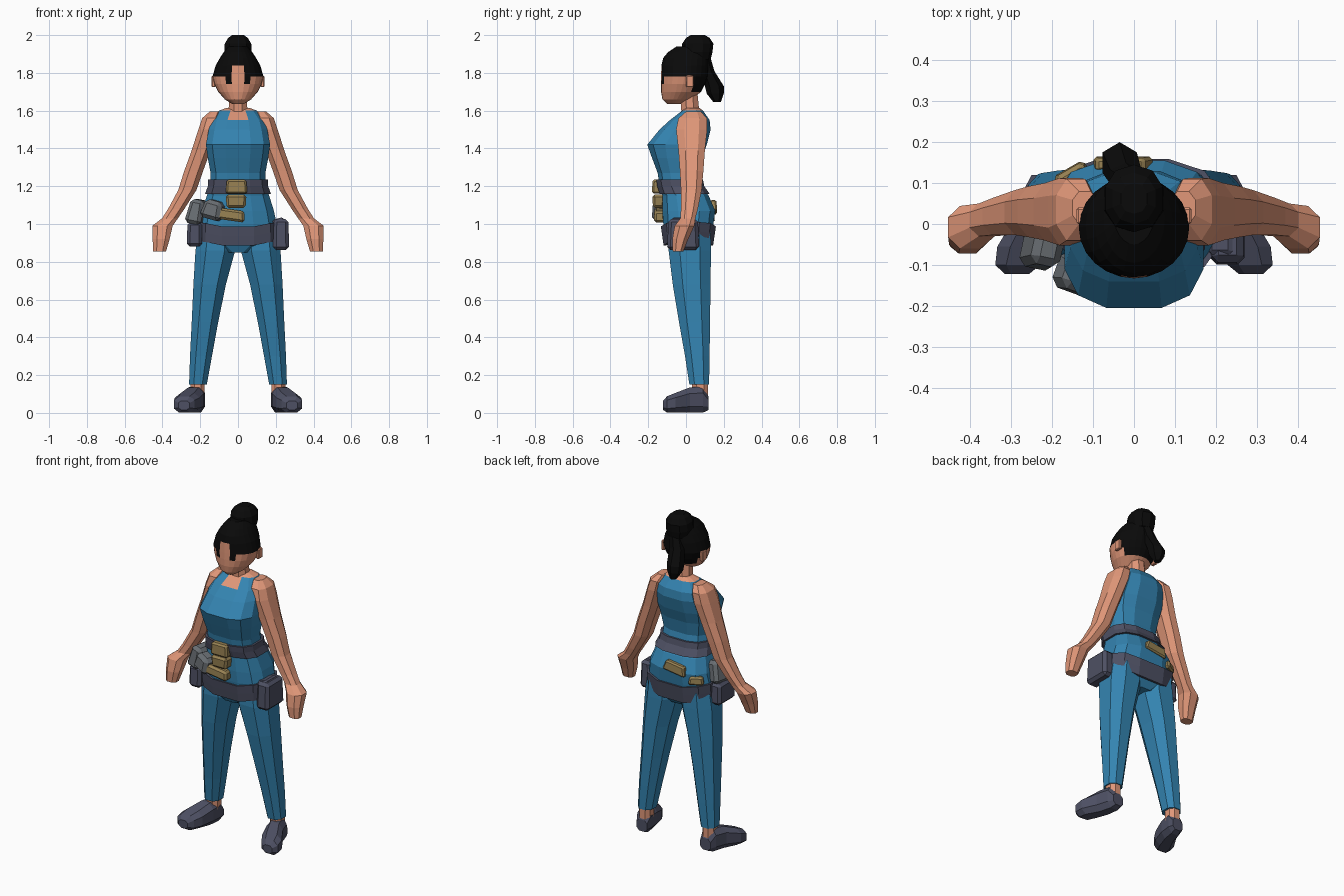
import bpy, bmesh, math
from mathutils import Vector, Matrix


def material(name, rgb):
    m = bpy.data.materials.new(name)
    m.diffuse_color = (*rgb, 1)
    return m


BLUE = material("blue cloth", (0.034, 0.23, 0.44))
SKIN = material("skin", (0.75, 0.31, 0.19))
HAIR = material("black hair", (0.003, 0.003, 0.003))
DARK = material("dark leather", (0.075, 0.08, 0.125))
TAN = material("tan metal", (0.31, 0.22, 0.085))
GREY = material("grey metal", (0.14, 0.155, 0.17))


def finish(name, bm, mats, rule=None):
    bmesh.ops.recalc_face_normals(bm, faces=bm.faces)
    if rule:
        for f in bm.faces:
            f.material_index = rule(f.calc_center_median())
    me = bpy.data.meshes.new(name)
    bm.to_mesh(me)
    bm.free()
    for m in mats:
        me.materials.append(m)
    ob = bpy.data.objects.new(name, me)
    bpy.context.collection.objects.link(ob)
    return ob


def spow(v, e):
    return math.copysign(abs(v) ** e, v)


def ring(c, u, v, n, e=1.0, off=0.5):
    """Superellipse section around c with half axes u and v."""
    pts = [(spow(math.cos(a), e), spow(math.sin(a), e))
           for a in (2 * math.pi * (i + off) / n for i in range(n))]
    mx, my = max(p[0] for p in pts), max(p[1] for p in pts)
    return [Vector(c) + Vector(u) * (p[0] / mx) + Vector(v) * (p[1] / my) for p in pts]


def loft(name, rings, mats, rule=None, sx=1, caps=True):
    bm = bmesh.new()
    rows = [[bm.verts.new((p.x * sx, p.y, p.z)) for p in r] for r in rings]
    n = len(rows[0])
    for a, b in zip(rows, rows[1:]):
        for i in range(n):
            j = (i + 1) % n
            bm.faces.new((a[i], a[j], b[j], b[i]))
    if caps:
        bm.faces.new(rows[0])
        bm.faces.new(rows[-1])
    return finish(name, bm, mats, rule)


def level(x, y, z, rx, ry, n=8, e=0.85, off=0.5):
    return ring((x, y, z), (rx, 0, 0), (0, ry, 0), n, e, off)


def body(z, rx, yf, yb, n=12, e=0.7, off=0.5):
    return level(0, (yf + yb) / 2, z, rx, (yb - yf) / 2, n, e, off)


def box(name, c, size, mat, turn=0, taper=0.8, tilt=0):
    """Chunky box, narrower at the top, with cut corners."""
    bm = bmesh.new()
    bmesh.ops.create_cube(bm, size=1)
    for v in bm.verts:
        if v.co.z > 0:
            v.co.x *= taper
            v.co.y *= taper
        v.co = Vector(a * b for a, b in zip(v.co, size))
    bmesh.ops.bevel(bm, geom=bm.edges[:], offset=min(size) * 0.2, segments=1, affect='EDGES')
    rot = Matrix.Rotation(math.radians(turn), 4, 'Z') @ Matrix.Rotation(math.radians(tilt), 4, 'Y')
    bm.transform(Matrix.Translation(c) @ rot)
    return finish(name, bm, [mat])


# Torso: height, half width, front, back
TORSO = [(0.85, 0.07, -0.08, 0.10), (0.90, 0.20, -0.105, 0.13), (1.0, 0.205, -0.12, 0.145),
         (1.07, 0.19, -0.125, 0.155), (1.15, 0.165, -0.125, 0.12), (1.20, 0.148, -0.14, 0.085),
         (1.27, 0.145, -0.15, 0.07), (1.35, 0.16, -0.18, 0.085), (1.42, 0.17, -0.205, 0.11),
         (1.50, 0.155, -0.14, 0.13), (1.55, 0.14, -0.085, 0.125), (1.60, 0.10, -0.02, 0.09),
         (1.615, 0.06, 0.0, 0.07)]
loft("torso", [body(*t) for t in TORSO], [BLUE, SKIN],
     lambda c: int((c.z > 1.56 and abs(c.x) < 0.03 and c.y < 0.0) or c.z > 1.605))


def around(z, grow):
    for a, b in zip(TORSO, TORSO[1:]):
        if a[0] <= z <= b[0]:
            t = (z - a[0]) / (b[0] - a[0])
            _, rx, yf, yb = (p + (q - p) * t for p, q in zip(a, b))
            return body(z, rx + grow, yf - grow, yb + grow)


# Belts
def belt(name, zs, dip):
    rings = [around(zs[0], 0)] + [around(z, 0.012) for z in zs] + [around(zs[-1], 0)]
    for r in rings:
        for p in r:
            p.z -= dip * max(0, 1 - abs(p.x) / 0.2)
    loft(name, rings, [DARK], caps=False)


belt("waist_belt", (1.16, 1.20, 1.235), 0)
belt("hip_belt", (0.91, 0.96, 1.01), 0.04)

# Neck
loft("neck", [body(1.55, 0.06, -0.03, 0.08, 8, 1), body(1.60, 0.05, -0.025, 0.07, 8, 1),
              body(1.70, 0.045, -0.03, 0.06, 8, 1)], [SKIN])

# Head, with hair coloured by region
HEAD = [(1.635, 0.03, -0.10, -0.03), (1.66, 0.07, -0.125, 0.03), (1.70, 0.105, -0.132, 0.08),
        (1.74, 0.125, -0.133, 0.10), (1.78, 0.135, -0.132, 0.115), (1.84, 0.118, -0.13, 0.12),
        (1.88, 0.095, -0.12, 0.12), (1.91, 0.075, -0.095, 0.115), (1.94, 0.05, -0.05, 0.10)]


def hairline(c):
    if c.y > 0.03:
        return int(c.z > 1.69)
    if c.y < -0.09 and abs(c.x) < 0.03:
        return int(c.z > 1.84)
    if c.y < -0.08 and abs(c.x) < 0.06:
        return int(c.z > 1.74)
    return int(c.z > 1.78)


loft("head", [body(*h, 24, 1, 0) for h in HEAD], [SKIN, HAIR], hairline)

# Hair bun and ponytail
loft("hair_bun", [body(*b, 10, 0.9) for b in
                  [(1.87, 0.06, 0.0, 0.13), (1.91, 0.072, -0.02, 0.14), (1.955, 0.07, -0.02, 0.145),
                   (1.985, 0.052, 0.0, 0.125), (2.0, 0.032, 0.025, 0.10)]], [HAIR])
loft("ponytail", [level(*p, 6, 1) for p in
                  [(0, 0.10, 1.88, 0.03, 0.03), (-0.02, 0.115, 1.81, 0.038, 0.035),
                   (-0.035, 0.15, 1.73, 0.042, 0.05), (-0.035, 0.155, 1.69, 0.038, 0.045),
                   (-0.03, 0.165, 1.645, 0.018, 0.02)]], [HAIR])

# Mirrored limbs: centre x, y, z and half widths
ARM = [(0.12, 0.04, 1.595, 0.03, 0.04), (0.142, 0.035, 1.56, 0.048, 0.075),
       (0.158, 0.03, 1.50, 0.052, 0.082), (0.195, 0.03, 1.39, 0.05, 0.07),
       (0.235, 0.03, 1.28, 0.05, 0.062), (0.268, 0.028, 1.18, 0.048, 0.055),
       (0.327, 0.018, 1.08, 0.043, 0.045), (0.36, 0.01, 1.03, 0.042, 0.04),
       (0.40, -0.008, 0.99, 0.054, 0.052), (0.407, -0.03, 0.92, 0.045, 0.042),
       (0.415, -0.042, 0.855, 0.034, 0.028)]
LEG = [(0.115, 0.02, 0.98, 0.09, 0.11), (0.12, 0.02, 0.86, 0.105, 0.112),
       (0.15, 0.03, 0.68, 0.086, 0.10), (0.175, 0.045, 0.48, 0.07, 0.082),
       (0.196, 0.06, 0.30, 0.058, 0.065), (0.212, 0.07, 0.15, 0.047, 0.052)]
SHOE = [(0.215, 0.12, 0.05, 0.035, 0.035), (0.22, 0.09, 0.07, 0.046, 0.068),
        (0.235, 0.02, 0.068, 0.054, 0.067), (0.268, -0.055, 0.054, 0.066, 0.052),
        (0.284, -0.10, 0.045, 0.055, 0.043), (0.286, -0.122, 0.04, 0.03, 0.024)]
for side, s in (("right", 1), ("left", -1)):
    loft(side + "_arm", [level(*a) for a in ARM], [SKIN], sx=s)
    loft(side + "_leg", [level(*a) for a in LEG], [BLUE], sx=s)
    loft(side + "_ankle", [level(0.214, 0.075, z, 0.037, 0.042) for z in (0.09, 0.17)], [SKIN], sx=s)
    loft(side + "_shoe", [ring((x, y, z), (w, 0, 0), (0, 0, h), 8, 0.75)
                          for x, y, z, w, h in SHOE], [DARK], sx=s)
    box(side + "_ear", (0.13 * s, 0.02, 1.755), (0.02, 0.04, 0.06), SKIN, taper=1)

# Buckles, pouches and holster
box("waist_buckle", (-0.008, -0.155, 1.198), (0.115, 0.05, 0.075), TAN, taper=0.9)
box("middle_buckle", (-0.01, -0.145, 1.12), (0.10, 0.06, 0.07), TAN, taper=1.1)
box("lower_buckle", (-0.055, -0.14, 1.05), (0.19, 0.06, 0.06), TAN, tilt=8, taper=0.9)
box("front_pouch", (-0.13, -0.125, 1.075), (0.12, 0.10, 0.10), GREY, turn=-20, tilt=15)
box("side_holster", (-0.215, -0.03, 1.065), (0.09, 0.17, 0.13), GREY, turn=-12, tilt=12)
box("left_pouch", (-0.23, -0.02, 0.945), (0.08, 0.16, 0.13), DARK, taper=0.95)
box("right_pouch", (0.228, -0.015, 0.945), (0.085, 0.17, 0.165), DARK, taper=0.92)
box("right_pouch_flap", (0.215, -0.02, 1.01), (0.07, 0.13, 0.04), DARK, tilt=-15)
box("back_pouch", (-0.03, 0.145, 1.09), (0.15, 0.04, 0.06), TAN, tilt=-8)
box("back_clip", (-0.15, 0.115, 1.035), (0.09, 0.05, 0.05), TAN, turn=30)
